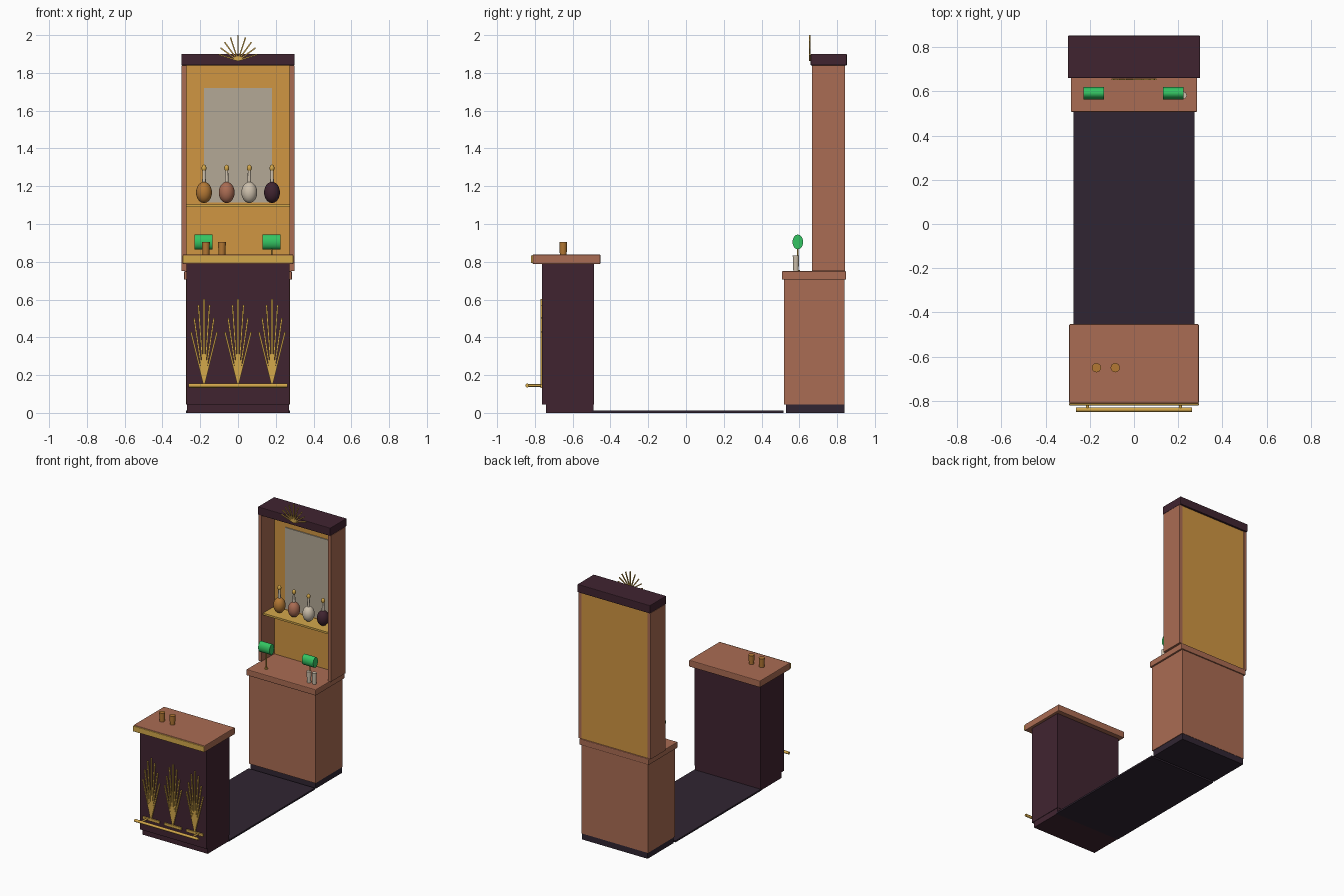
import bpy, math
from mathutils import Vector

cube = bpy.data.objects.get("Cube")
if cube:
    bpy.data.objects.remove(cube, do_unlink=True)


def material(name, r, g, b):
    lin = [((c / 255 + 0.055) / 1.055) ** 2.4 for c in (r, g, b)] + [1]
    m = bpy.data.materials.new(name)
    m.use_nodes = True
    m.diffuse_color = lin
    m.node_tree.nodes["Principled BSDF"].inputs["Base Color"].default_value = lin
    return m


wood = material("copper wood", 170, 108, 83)
plum = material("dark plum", 64, 36, 48)
floor_dark = material("floor dark", 48, 37, 50)
brass = material("brass", 212, 168, 75)
amber = material("amber panel", 208, 150, 66)
mirror_grey = material("mirror grey", 180, 168, 150)
green = material("lamp green", 52, 196, 98)
liquor = material("liquor amber", 180, 120, 52)
cream = material("cream glass", 205, 192, 172)


def finish(name, mat, smooth=False):
    o = bpy.context.object
    o.name = name
    o.data.materials.append(mat)
    if smooth:
        bpy.ops.object.shade_smooth_by_angle(angle=math.radians(40))
    return o


def box(name, mat, x, y, z, bevel=0.0):
    """Box from (min, max) ranges."""
    bpy.ops.mesh.primitive_cube_add(
        size=1, location=[(a + b) / 2 for a, b in (x, y, z)])
    o = finish(name, mat)
    o.scale = [b - a for a, b in (x, y, z)]
    bpy.ops.object.transform_apply(location=False, rotation=False, scale=True)
    if bevel:
        mod = o.modifiers.new("soft edge", "BEVEL")
        mod.width, mod.segments = bevel, 2
    return o


def rod(name, mat, start, end, r1, r2=None, sides=16):
    """Round bar or taper between two points."""
    a, b = Vector(start), Vector(end)
    bpy.ops.mesh.primitive_cone_add(
        vertices=sides, radius1=r1, radius2=r1 if r2 is None else r2,
        depth=(b - a).length, location=(a + b) / 2)
    o = finish(name, mat, True)
    o.rotation_euler = (b - a).to_track_quat("Z", "Y").to_euler()
    return o


def ball(name, mat, loc, scale):
    bpy.ops.mesh.primitive_uv_sphere_add(segments=20, ring_count=12, radius=1, location=loc)
    o = finish(name, mat, True)
    o.scale = scale
    return o


def ray(name, base, angle, length, width, depth):
    """Thin flat brass strip leaning from its base by an angle in the front plane."""
    a = math.radians(angle)
    x, y, z = base
    bpy.ops.mesh.primitive_cube_add(
        size=1, location=(x + math.sin(a) * length / 2, y, z + math.cos(a) * length / 2),
        rotation=(0, a, 0))
    finish(name, brass).scale = (width, depth, length)


def sym(v):
    return (-v, v)


# Floor
box("floor", floor_dark, sym(0.274), (-0.5, 0.515), (0, 0.012))

# Front counter
box("counter_plinth", plum, sym(0.27), (-0.742, -0.49), (0, 0.045))
box("counter_body", plum, sym(0.273), (-0.762, -0.488), (0.045, 0.79))
box("counter_top", wood, sym(0.293), (-0.812, -0.453), (0.788, 0.838), 0.005)
box("counter_trim", brass, sym(0.293), (-0.82, -0.81), (0.793, 0.833), 0.002)

# Foot rail with brackets
rod("foot_rail", brass, (-0.262, -0.84, 0.145), (0.262, -0.84, 0.145), 0.01)
for x in sym(0.21):
    rod("rail_bracket", brass, (x, -0.84, 0.145), (x, -0.76, 0.145), 0.007)

# Three fan ornaments on the counter front
for x in (-0.18, 0, 0.18):
    box("fan_base", brass, (x - 0.07, x + 0.07), (-0.77, -0.762), (0.132, 0.152))
    for i, (angle, length) in enumerate(((0, 0.45), (4, 0.42), (8.5, 0.355), (14, 0.285))):
        for s in ((1,) if i == 0 else (-1, 1)):
            ray("fan_blade", (x, -0.766, 0.152), s * angle, length, 0.009, 0.008)

# Tumblers on the front counter
for x in (-0.17, -0.085):
    rod("tumbler", liquor, (x, -0.65, 0.838), (x, -0.65, 0.904), 0.018, 0.021)

# Back cabinet
box("cabinet_plinth", floor_dark, sym(0.27), (0.53, 0.838), (0, 0.045))
box("cabinet_body", wood, sym(0.274), (0.52, 0.84), (0.045, 0.707))
box("cabinet_top", wood, sym(0.286), (0.507, 0.848), (0.705, 0.75), 0.005)

# Tall shelf unit
for s in (-1, 1):
    box("hutch_side", wood, sorted((s * 0.273, s * 0.299)), (0.667, 0.842), (0.75, 1.84), 0.002)
box("hutch_back", amber, sym(0.274), (0.818, 0.838), (0.75, 1.84))
box("mirror", mirror_grey, sym(0.18), (0.811, 0.818), (1.115, 1.72))
box("shelf", brass, sym(0.273), (0.685, 0.818), (1.09, 1.104))
box("cornice", plum, sym(0.299), (0.66, 0.852), (1.84, 1.9), 0.004)

# Sunburst crest
for i in range(-4, 5):
    ray("sunburst_ray", (0, 0.655, 1.865), i * 18, 0.135 - abs(i) * 0.007, 0.007, 0.006)

# Bottles
for x, mat in zip((-0.18, -0.06, 0.06, 0.18), (liquor, wood, cream, plum)):
    ball("bottle_body", mat, (x, 0.745, 1.167), (0.042, 0.042, 0.056))
    rod("bottle_neck", cream, (x, 0.745, 1.21), (x, 0.745, 1.285), 0.01, 0.008)
    ball("bottle_stopper", brass, (x, 0.745, 1.296), (0.013, 0.013, 0.018))

# Green lamps
for x in (-0.182, 0.178):
    rod("lamp_stem", brass, (x, 0.592, 0.75), (x, 0.592, 0.88), 0.004, sides=10)
    rod("lamp_foot", brass, (x, 0.592, 0.75), (x, 0.592, 0.756), 0.012)
    bpy.ops.mesh.primitive_cylinder_add(
        vertices=20, radius=1, depth=0.094, location=(x, 0.592, 0.905),
        rotation=(0, math.pi / 2, 0))
    finish("lamp_shade", green, True).scale = (0.039, 0.028, 1)

# Glasses on the cabinet
for x in (0.178, 0.222):
    rod("glass", cream, (x, 0.582, 0.75), (x, 0.582, 0.832), 0.014, 0.017)
